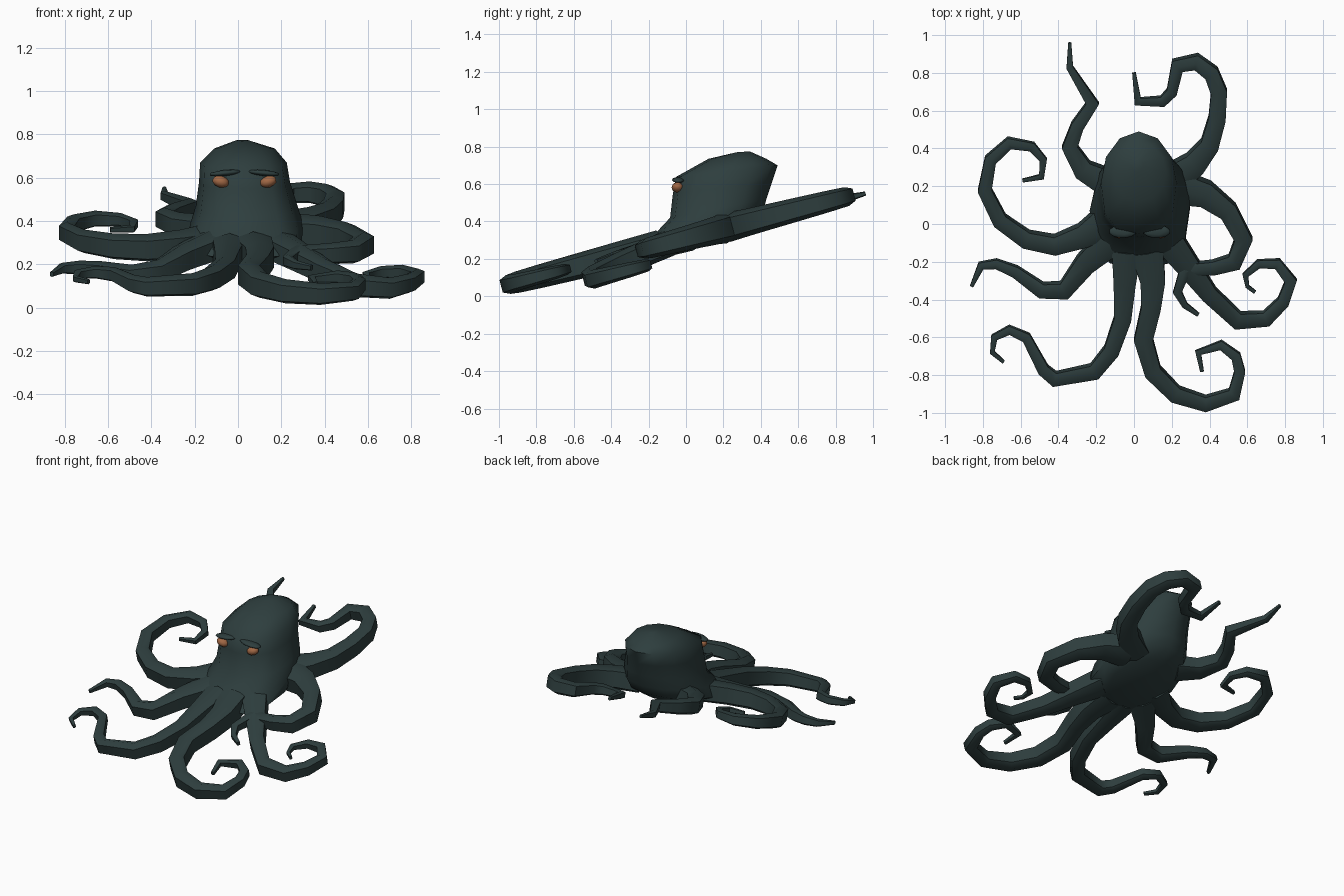
import bpy, bmesh, math
from mathutils import Vector, Matrix

cube = bpy.data.objects.get("Cube")
if cube:
    bpy.data.objects.remove(cube, do_unlink=True)


def material(name, colour):
    mat = bpy.data.materials.new(name)
    mat.use_nodes = True
    mat.diffuse_color = (*colour, 1)
    mat.node_tree.nodes["Principled BSDF"].inputs["Base Color"].default_value = (*colour, 1)
    return mat


skin = material("dark teal skin", (0.027, 0.048, 0.048))
amber = material("amber eye", (0.36, 0.14, 0.06))


def finish(name, bm, mat, angle=60):
    bmesh.ops.recalc_face_normals(bm, faces=bm.faces)
    mesh = bpy.data.meshes.new(name)
    bm.to_mesh(mesh)
    bm.free()
    mesh.materials.append(mat)
    obj = bpy.data.objects.new(name, mesh)
    bpy.context.collection.objects.link(obj)
    bpy.ops.object.select_all(action='DESELECT')
    bpy.context.view_layer.objects.active = obj
    obj.select_set(True)
    bpy.ops.object.shade_smooth_by_angle(angle=math.radians(angle))
    return obj


def loft(name, rings, mat):
    """Skin a list of equal rings of points and close both ends."""
    bm = bmesh.new()
    loops = [[bm.verts.new(p) for p in ring] for ring in rings]
    n = len(loops[0])
    for a, b in zip(loops, loops[1:]):
        for i in range(n):
            j = (i + 1) % n
            bm.faces.new((a[i], a[j], b[j], b[i]))
    bm.faces.new(loops[0])
    bm.faces.new(loops[-1])
    return finish(name, bm, mat)


def squared(value, power):
    return math.copysign(abs(value) ** power, value)


# Body: rings leaning from a front point to a back point, squarer at the front
def body_ring(cx, half_width, front, back, power=0.75, sides=12):
    f, b = Vector((cx, *front)), Vector((cx, *back))
    mid, depth = (f + b) / 2, (f - b) / 2
    ring = []
    for i in range(sides):
        a = math.tau * i / sides
        e = power if math.cos(a) > 0 else 1
        ring.append(mid + depth * squared(math.cos(a), e)
                    + Vector((half_width * squared(math.sin(a), e), 0, 0)))
    return ring


loft("body", [
    body_ring(0.03, 0.18, (-0.14, 0.21), (0.30, 0.32)),
    body_ring(0.03, 0.265, (-0.24, 0.23), (0.38, 0.38)),
    body_ring(0.04, 0.26, (-0.16, 0.34), (0.41, 0.44)),
    body_ring(0.04, 0.235, (-0.085, 0.42), (0.43, 0.52)),
    body_ring(0.03, 0.21, (-0.07, 0.55), (0.46, 0.61)),
    body_ring(0.025, 0.20, (-0.05, 0.64), (0.49, 0.70)),
    body_ring(0.03, 0.14, (0.12, 0.735), (0.43, 0.735), 1),
    body_ring(0.02, 0.03, (0.27, 0.77), (0.34, 0.775), 1),
], skin)

# Arms: tapering tubes whose paths, in hundredths, lie on one sloping plane;
# droop lowers the outer part of an arm below that plane
UP = Vector((0, -0.25, 0.97))


def arm(name, *path, radius=0.056, droop=0.0, sides=6):
    pts = [Vector(p) / 100 for p in path]
    steps = [(b - a).length for a, b in zip(pts, pts[1:])]
    total, run, rings = sum(steps), 0, []
    for i, p in enumerate(pts):
        before = (p - pts[i - 1]).normalized() if i else None
        after = (pts[i + 1] - p).normalized() if i + 1 < len(pts) else before
        before = before or after
        along = (before + after).normalized()
        mitre = min(1.4, 1 / max(0.5, along.dot(after)))
        side = Vector((-along.y, along.x))
        t = run / total
        r = radius * max(0.03, 1 - t) ** 0.5
        wide = r * mitre * ((1.5, 1.2)[i] if i < 2 else 1)
        ring = []
        for k in range(sides):
            a = math.tau * (k + 0.5) / sides
            x, y = p + side * (wide * squared(math.cos(a), 0.6))
            z = 0.31 + 0.26 * y - droop * min(1, 2 * t)
            ring.append(Vector((x, y, z)) + UP * (r * 1.3 * squared(math.sin(a), 0.6)))
        rings.append(ring)
        run += steps[i] if i < len(steps) else 0
    return loft(name, rings, skin)


arm("right_back_arm", (-14, 22), (-27, 29), (-34, 41), (-30, 52), (-22, 64),
    (-34, 83), (-34, 96), radius=0.05, droop=0.01)
arm("right_curled_arm", (-15, 2), (-27, -6), (-42, -11), (-57, -8), (-71, 2), (-79, 18),
    (-76, 34), (-66, 43), (-54, 41), (-48, 34), (-49, 25), (-59, 23), droop=0.01)
arm("right_side_arm", (-12, -8), (-26, -21), (-37, -35), (-49, -35), (-63, -25),
    (-73, -21), (-81, -22), (-86, -33), droop=0.07)
arm("right_front_arm", (-4, -14), (-5, -32), (-6, -50), (-12, -67), (-21, -78), (-42, -82),
    (-48, -77), (-57, -60), (-66, -56), (-74, -60), (-75, -68), (-69, -73))
arm("left_front_arm", (7, -14), (10, -30), (9, -44), (5, -61), (10, -78), (22, -90), (38, -95),
    (53, -90), (56, -78), (54, -70), (46, -64), (34, -68), (36, -78), radius=0.062)
arm("left_curled_arm", (18, -8), (31, -25), (40, -37), (55, -51), (70, -50), (79, -41),
    (83, -30), (76, -21), (66, -21), (59, -27), (60, -33), (64, -36), droop=0.09)
arm("left_side_arm", (22, 20), (38, 16), (50, 7), (58, -8), (53, -20), (42, -23),
    (27, -24), (23, -36), (27, -43), (34, -48), radius=0.062)
arm("left_back_arm", (18, 22), (32, 32), (40, 42), (44, 56), (45, 70), (41, 80), (33, 86),
    (23, 84), (20, 70), (15, 65), (2, 65), (0, 80), radius=0.06)


# Eyes and brows: small flattened low-poly balls
def ball(name, place, size, mat, roll):
    bm = bmesh.new()
    bmesh.ops.create_icosphere(bm, subdivisions=2, radius=1, matrix=(
        Matrix.Translation(place) @ Matrix.Rotation(roll, 4, 'Y') @ Matrix.Diagonal((*size, 1))))
    return finish(name, bm, mat)


for label, s in (("left", 1), ("right", -1)):
    x = 0.03 + s * 0.11
    ball(label + "_eye", (x, -0.045, 0.582), (0.04, 0.032, 0.027), amber, s * -0.3)
    ball(label + "_brow", (x - s * 0.02, -0.04, 0.622), (0.075, 0.035, 0.014), skin, s * 0.1)
